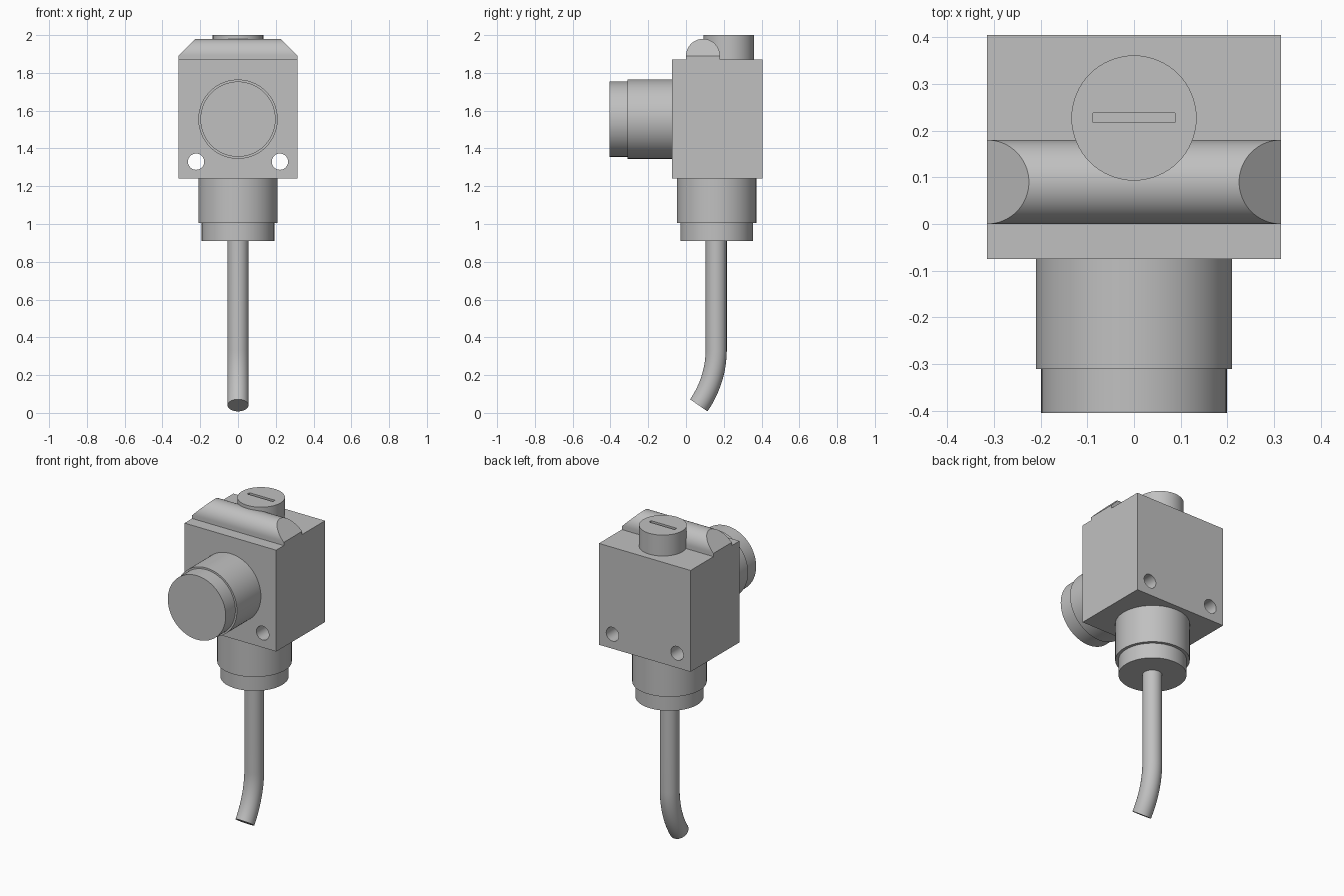
import bpy, bmesh, math
from mathutils import Vector, Matrix

old = bpy.data.objects.get("Cube")
if old:
    bpy.data.objects.remove(old, do_unlink=True)

grey = bpy.data.materials.new("plain grey")
grey.use_nodes = True
colour = (0.53, 0.53, 0.53, 1)
grey.diffuse_color = colour
grey.node_tree.nodes["Principled BSDF"].inputs["Base Color"].default_value = colour


def finish(name, bm, smooth=True):
    bmesh.ops.recalc_face_normals(bm, faces=bm.faces)
    mesh = bpy.data.meshes.new(name)
    bm.to_mesh(mesh)
    bm.free()
    mesh.materials.append(grey)
    ob = bpy.data.objects.new(name, mesh)
    bpy.context.collection.objects.link(ob)
    if smooth:
        shade(ob)
    return ob


def select(ob):
    bpy.ops.object.select_all(action='DESELECT')
    ob.select_set(True)
    bpy.context.view_layer.objects.active = ob


def shade(ob):
    select(ob)
    bpy.ops.object.shade_smooth_by_angle(angle=math.radians(30))


def loft(name, rings, smooth=True):
    """Skin a row of equal rings and close both ends."""
    bm = bmesh.new()
    rows = [[bm.verts.new(p) for p in ring] for ring in rings]
    n = len(rows[0])
    for a, b in zip(rows, rows[1:]):
        for i in range(n):
            j = (i + 1) % n
            bm.faces.new((a[i], a[j], b[j], b[i]))
    bm.faces.new(rows[0])
    bm.faces.new(rows[-1])
    return finish(name, bm, smooth)


def ring(r, matrix, n=64):
    return [matrix @ Vector((r * math.cos(2 * math.pi * i / n),
                             r * math.sin(2 * math.pi * i / n), 0)) for i in range(n)]


def turned(name, origin, rot_x, steps, n=64):
    """Stepped round part: steps are (radius, distance along its axis)."""
    base = Matrix.Translation(origin) @ Matrix.Rotation(rot_x, 4, 'X')
    return loft(name, [ring(r, base @ Matrix.Translation((0, 0, d)), n) for r, d in steps])


def box(name, lo, hi):
    bm = bmesh.new()
    bmesh.ops.create_cube(bm, size=1)
    lo, hi = Vector(lo), Vector(hi)
    bmesh.ops.scale(bm, vec=hi - lo, verts=bm.verts)
    bmesh.ops.translate(bm, vec=(lo + hi) / 2, verts=bm.verts)
    return finish(name, bm, False)


def cut(ob, cutter):
    cutter.hide_render = True
    mod = ob.modifiers.new("cut", 'BOOLEAN')
    mod.operation, mod.solver, mod.object = 'DIFFERENCE', 'EXACT', cutter
    select(ob)
    bpy.ops.object.modifier_apply(modifier=mod.name)
    bpy.data.objects.remove(cutter, do_unlink=True)


# Housing block with two through holes
housing = box("housing", (-0.315, -0.075, 1.24), (0.315, 0.405, 1.87))
for x in (-0.222, 0.222):
    cut(housing, turned("hole_cutter", (x, 0.6, 1.33), math.pi / 2,
                        [(0.043, 0), (0.043, 0.9)], 40))
shade(housing)

# Stepped round connector on the front
turned("front_connector", (0, -0.075, 1.555), math.pi / 2,
       [(0.21, -0.02), (0.21, 0.235), (0.199, 0.235), (0.199, 0.33)], 80)

# Stepped collar under the housing
turned("cable_collar", (0, 0.162, 1.24), math.pi,
       [(0.21, -0.02), (0.21, 0.235), (0.192, 0.235), (0.192, 0.33)], 80)

# Cable: straight drop, then an arc towards the front
BEND, RADIUS, START = math.radians(34.7), 0.52, 0.336
rings = [ring(0.056, Matrix.Translation((0, 0.16, 0.93)), 40)]
for i in range(17):
    a = BEND * i / 16
    pos = (0, 0.16 - RADIUS * (1 - math.cos(a)), START - RADIUS * math.sin(a))
    rings.append(ring(0.056, Matrix.Translation(pos) @ Matrix.Rotation(-a, 4, 'X'), 40))
loft("cable", rings)

# Half-round bar across the top, ends bevelled at 45 degrees
bm = bmesh.new()
profile = [(0.09 + 0.09 * math.cos(math.pi * i / 32),
            1.89 + 0.09 * math.sin(math.pi * i / 32)) for i in range(33)]
profile += [(0.0, 1.865), (0.18, 1.865)]
ends = [[bm.verts.new((s * (0.315 - max(0, z - 1.89)), y, z)) for y, z in profile]
        for s in (-1, 1)]
for i in range(len(profile)):
    j = (i + 1) % len(profile)
    bm.faces.new((ends[0][i], ends[0][j], ends[1][j], ends[1][i]))
for e in ends:
    bm.faces.new(e[:33])
    bm.faces.new((e[0], e[32], e[33], e[34]))
finish("top_bar", bm)

# Slotted round screw on the top
screw = turned("top_screw", (0, 0.227, 1.86), 0, [(0.134, 0), (0.134, 0.14)])
cut(screw, box("slot_cutter", (-0.088, 0.217, 1.98), (0.088, 0.238, 2.05)))
shade(screw)
